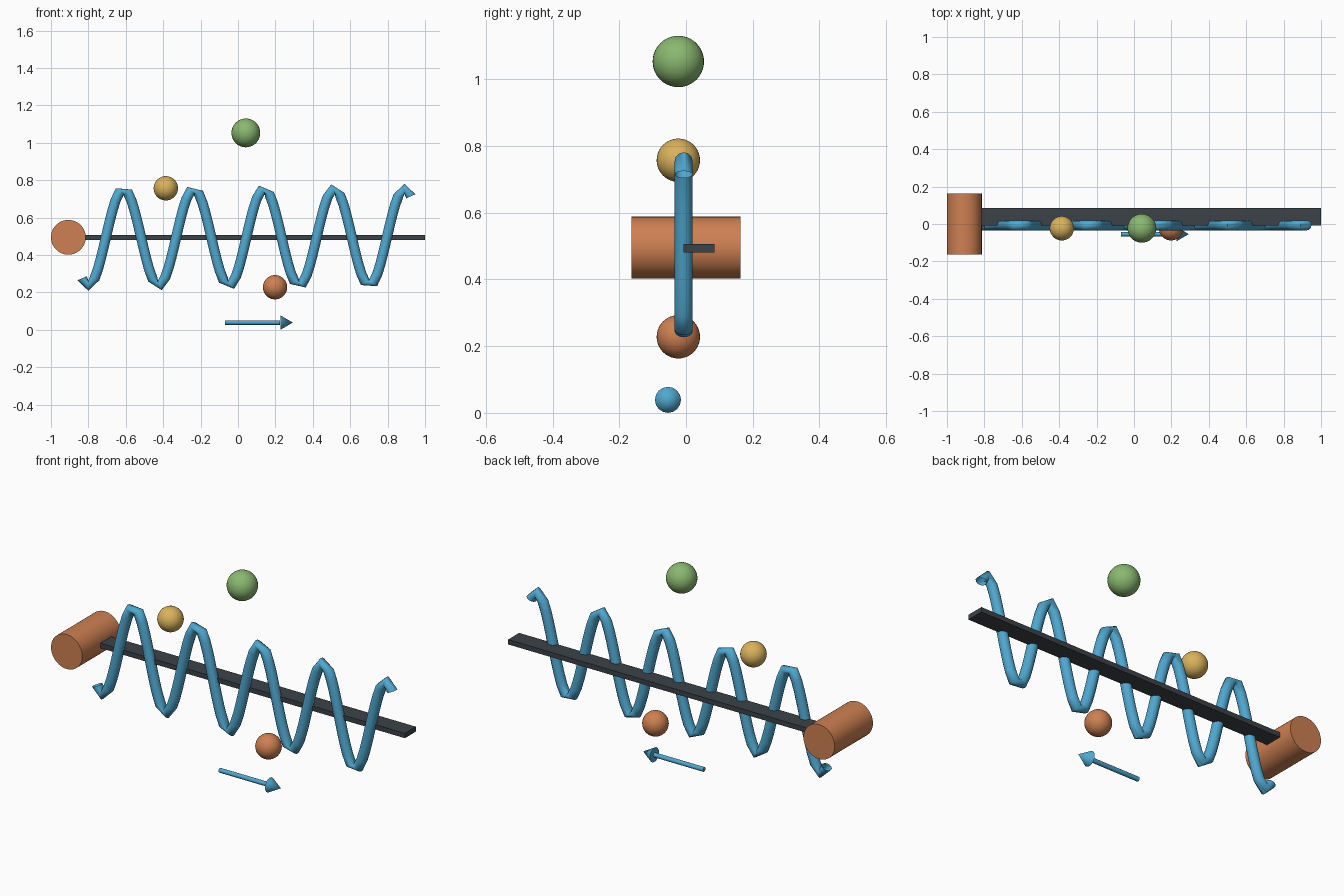
import bpy, bmesh, math
from mathutils import Matrix, Vector

cube = bpy.data.objects.get("Cube")
if cube:
    bpy.data.objects.remove(cube, do_unlink=True)


def material(name, r, g, b):
    """Flat colour from 0-255 display values."""
    col = [((c / 255 + 0.055) / 1.055) ** 2.4 for c in (r, g, b)] + [1]
    m = bpy.data.materials.new(name)
    m.use_nodes = True
    m.diffuse_color = col
    m.node_tree.nodes["Principled BSDF"].inputs["Base Color"].default_value = col
    return m


COPPER = material("copper orange", 206, 128, 82)
YELLOW = material("mustard yellow", 218, 178, 92)
GREEN = material("leaf green", 138, 184, 112)
BLUE = material("sky blue", 80, 168, 208)
DARK = material("charcoal", 60, 66, 72)


def finish(name, bm, mat, angle=None):
    """Turn a bmesh into a named object, smooth below the given angle."""
    mesh = bpy.data.meshes.new(name)
    bm.to_mesh(mesh)
    bm.free()
    mesh.materials.append(mat)
    obj = bpy.data.objects.new(name, mesh)
    bpy.context.collection.objects.link(obj)
    if angle:
        bpy.ops.object.select_all(action='DESELECT')
        obj.select_set(True)
        bpy.context.view_layer.objects.active = obj
        bpy.ops.object.shade_smooth_by_angle(angle=math.radians(angle))
    return obj


def ball(name, loc, radius, mat):
    bm = bmesh.new()
    bmesh.ops.create_uvsphere(bm, u_segments=32, v_segments=20, radius=radius,
                              matrix=Matrix.Translation(loc))
    finish(name, bm, mat, 40)


def rod(name, start, end, r1, r2, sides, mat):
    """Capped cylinder or cone between two points."""
    start, end = Vector(start), Vector(end)
    axis = end - start
    turn = axis.to_track_quat('Z', 'Y').to_matrix().to_4x4()
    bm = bmesh.new()
    bmesh.ops.create_cone(bm, cap_ends=True, segments=sides, radius1=r1, radius2=r2,
                          depth=axis.length,
                          matrix=Matrix.Translation((start + end) / 2) @ turn)
    finish(name, bm, mat, 40)


MID_Z = 0.495

# Driving drum and long bar
rod("drum", (-0.907, -0.163, MID_Z), (-0.907, 0.163, MID_Z), 0.093, 0.093, 48, COPPER)
bm = bmesh.new()
bmesh.ops.create_cube(bm, size=1, matrix=Matrix.Translation((0.045, 0.039, MID_Z - 0.002))
                      @ Matrix.Diagonal((1.91, 0.094, 0.026, 1)))
finish("bar", bm, DARK)

# Floating balls
ball("green_ball", (0.042, -0.023, 1.053), 0.077, GREEN)
ball("yellow_ball", (-0.386, -0.023, 0.757), 0.065, YELLOW)
ball("orange_ball", (0.198, -0.023, 0.228), 0.065, COPPER)

# Direction arrow
rod("arrow_shaft", (-0.07, -0.054, 0.039), (0.225, -0.054, 0.039), 0.012, 0.012, 12, BLUE)
rod("arrow_head", (0.226, -0.054, 0.039), (0.293, -0.054, 0.039), 0.039, 0, 16, BLUE)

# Wave tube: a sine path cut into steps of equal length
AMP, TROUGH, PERIOD, STEPS = 0.259, -0.8, 0.3756, 94
WAVE_Y, TUBE_R, SIDES = -0.007, 0.027, 12
K = math.tau / PERIOD


def wave(x):
    return Vector((x, WAVE_Y, MID_Z - AMP * math.cos(K * (x - TROUGH))))


def walk(length, count):
    """Points along the wave from the first trough, spaced by length."""
    x, dx, points = TROUGH, 0.0002, []
    gone = 0
    while len(points) < count:
        gone += (wave(x + dx) - wave(x)).length
        x += dx
        if gone >= length:
            gone -= length
            points.append(x)
    return points


fine = 4000
span = 4.5 * PERIOD
total = sum((wave(TROUGH + span * (i + 1) / fine) - wave(TROUGH + span * i / fine)).length
            for i in range(fine))
xs = walk(total / STEPS, STEPS + 1)
xs = [2 * TROUGH - xs[0], TROUGH] + xs

bm = bmesh.new()
rings = []
for x in xs:
    slope = Vector((1, 0, AMP * K * math.sin(K * (x - TROUGH)))).normalized()
    normal = Vector((-slope.z, 0, slope.x))
    ring = []
    for j in range(SIDES):
        a = math.tau * j / SIDES
        offset = normal * math.cos(a) + Vector((0, math.sin(a), 0))
        ring.append(bm.verts.new(wave(x) + offset * TUBE_R))
    rings.append(ring)
for a, b in zip(rings, rings[1:]):
    for j in range(SIDES):
        k = (j + 1) % SIDES
        bm.faces.new((a[j], a[k], b[k], b[j]))
bmesh.ops.recalc_face_normals(bm, faces=bm.faces)
finish("wave_tube", bm, BLUE, 75)
